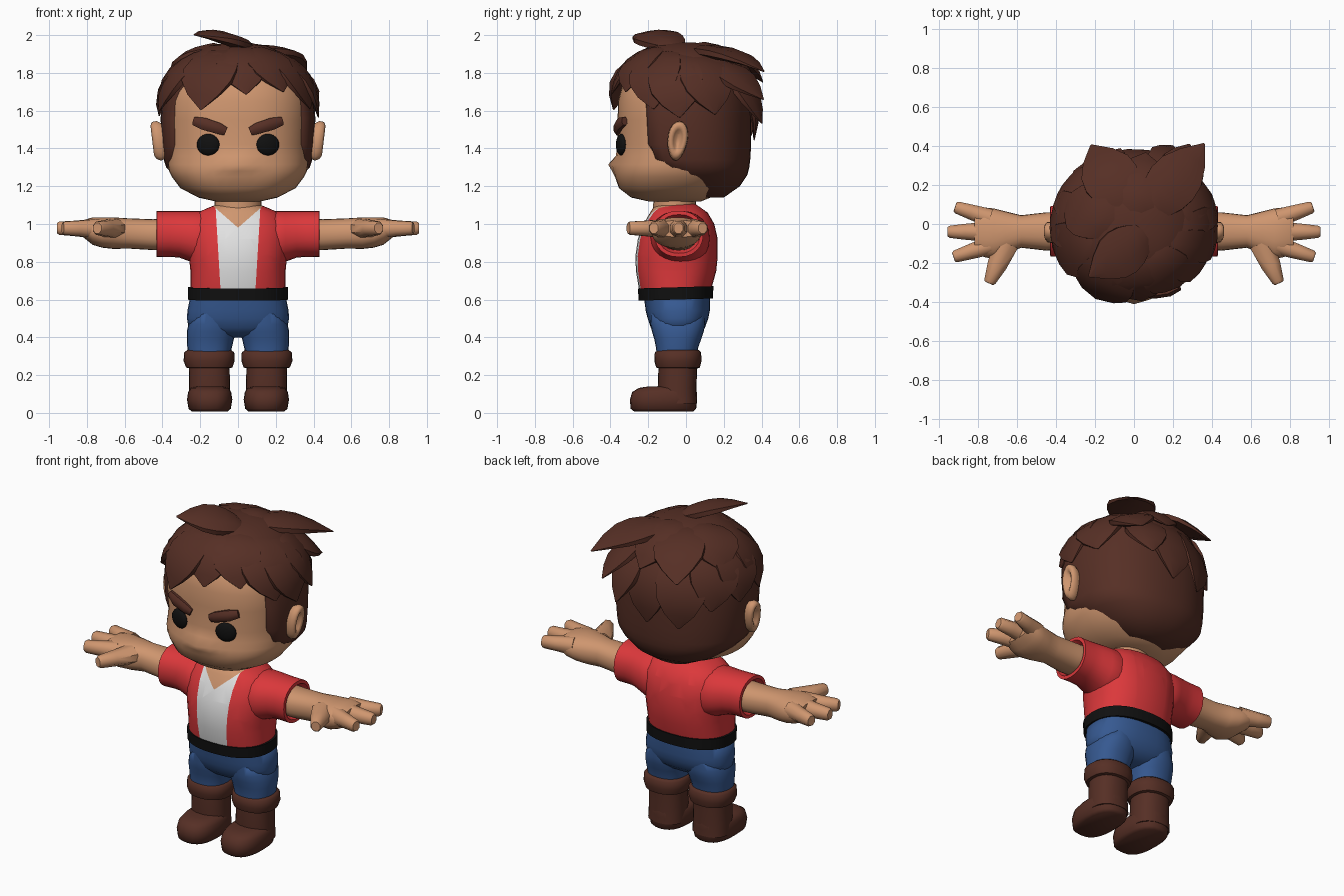
import bpy, bmesh, math
from mathutils import Vector, Matrix, Euler


def material(name, hexcode):
    m = bpy.data.materials.new(name)
    srgb = [int(hexcode[i:i + 2], 16) / 255 for i in (0, 2, 4)]
    m.diffuse_color = [c / 12.92 if c < .04 else ((c + .055) / 1.055) ** 2.4 for c in srgb] + [1]
    return m


SKIN = material("skin", "CF966F")
BROWN = material("brown", "562F25")
RED = material("red", "DC383B")
WHITE = material("white", "E2E2E2")
BLUE = material("blue", "365991")
BLACK = material("black", "101010")


def finish(name, bm, mats, mirror=False, angle=50):
    bmesh.ops.recalc_face_normals(bm, faces=bm.faces)
    me = bpy.data.meshes.new(name)
    bm.to_mesh(me)
    bm.free()
    for m in mats:
        me.materials.append(m)
    me.shade_smooth()
    me.set_sharp_from_angle(angle=math.radians(angle))
    ob = bpy.data.objects.new(name, me)
    bpy.context.collection.objects.link(ob)
    if mirror:
        ob.modifiers.new("mirror", 'MIRROR').use_mirror_merge = False
    return ob


def bridge(bm, rings):
    vs = [[bm.verts.new(p) for p in r] for r in rings]
    n = len(vs[0])
    for a, b in zip(vs, vs[1:]):
        for i in range(n):
            j = (i + 1) % n
            bm.faces.new((a[i], a[j], b[j], b[i]))
    bm.faces.new(vs[0][::-1])
    bm.faces.new(vs[-1])


def loft(rings, axis='z', p=2.0, n=24):
    """Rounded sections: (position, min a, max a, min b, max b)."""
    out = []
    for t, a0, a1, b0, b1 in rings:
        ring = []
        for i in range(n):
            c, s = math.cos(math.tau * i / n), math.sin(math.tau * i / n)
            a = (a0 + a1) / 2 + (a1 - a0) / 2 * math.copysign(abs(c) ** (2 / p), c)
            b = (b0 + b1) / 2 + (b1 - b0) / 2 * math.copysign(abs(s) ** (2 / p), s)
            ring.append((a, b, t) if axis == 'z' else (t, a, b))
        out.append(ring)
    bm = bmesh.new()
    bridge(bm, out)
    return bm


def sweep(bm, pts, widths, thicks, ups, n=8):
    rings = []
    for i, p in enumerate(pts):
        d = (pts[min(i + 1, len(pts) - 1)] - pts[max(i - 1, 0)]).normalized()
        side = d.cross(ups[i]).normalized()
        up = side.cross(d)
        rings.append([p + side * widths[i] * math.cos(math.tau * (k + .5) / n)
                      + up * thicks[i] * math.sin(math.tau * (k + .5) / n) for k in range(n)])
    bridge(bm, rings)


def lerp_table(table, z):
    for (z0, v0), (z1, v1) in zip(table, table[1:]):
        if z <= z1:
            return v0 + (v1 - v0) * max(0, (z - z0) / (z1 - z0))
    return table[-1][1]


def ball(name, loc, scale, rot, mat):
    bm = bmesh.new()
    bmesh.ops.create_uvsphere(bm, u_segments=20, v_segments=12, radius=1)
    bm.transform(Matrix.LocRotScale(Vector(loc), Euler([math.radians(r) for r in rot]), Vector(scale)))
    finish(name, bm, [mat], True)


# Head with a soft nose bump
head = loft([(z, -w, w, f, b) for z, w, f, b in (
    (1.12, .12, -.20, .08), (1.14, .21, -.29, .13), (1.19, .305, -.355, .2), (1.25, .35, -.375, .25),
    (1.28, .365, -.378, .26), (1.315, .372, -.376, .28), (1.36, .372, -.365, .3), (1.42, .37, -.362, .3),
    (1.55, .378, -.362, .3), (1.65, .378, -.36, .3), (1.78, .335, -.325, .26), (1.9, .15, -.15, .12))],
    p=2.3, n=40)
for v in head.verts:
    if v.co.y < -.2:
        v.co.y -= .036 * math.exp(-(v.co.x / .09) ** 2 - ((v.co.z - 1.315) / .035) ** 2)
finish("head", head, [SKIN], angle=60)

# Ears: rounded shell with a hollow, narrower and closer to the head at the lobe
ears = loft([(.35, -.07, -.01, 1.39, 1.50), (.39, -.09, .0, 1.35, 1.53), (.42, -.098, .01, 1.335, 1.545),
             (.445, -.094, .008, 1.345, 1.54), (.455, -.08, -.006, 1.365, 1.52),
             (.445, -.066, -.02, 1.39, 1.50), (.425, -.055, -.03, 1.41, 1.48)], 'x', n=20)
for v in ears.verts:
    h = v.co.z - 1.45
    v.co.x += .12 * h
    v.co.y = -.045 + (v.co.y + .045) * (1 + 1.5 * h) + .1 * h
finish("ears", ears, [SKIN], True, 80)

# Eyes and brows
ball("eyes", (.158, -.343, 1.42), (.062, .024, .057), (0, 0, 15), BLACK)
brow = bmesh.new()
sweep(brow, [Vector(p) for p in ((.065, -.36, 1.49), (.10, -.362, 1.505), (.18, -.35, 1.53), (.232, -.325, 1.545))],
      (.024, .032, .035, .024), (.018, .024, .024, .018), [Vector((0, -1, 0))] * 4)
finish("brows", brow, [BROWN], True)

# Hair cap, held back from the face
hair = loft([(z, -w, w, f, b) for z, w, f, b in (
    (1.14, .12, .05, .20), (1.2, .265, -.2, .285), (1.26, .345, -.28, .325), (1.3, .38, -.3, .335),
    (1.34, .393, -.34, .34), (1.42, .403, -.37, .345), (1.56, .41, -.38, .345), (1.7, .395, -.385, .34),
    (1.76, .375, -.38, .33), (1.82, .335, -.345, .305), (1.9, .245, -.26, .23), (1.945, .15, -.17, .15),
    (1.96, .05, -.07, .05))], p=2.2, n=40)
LIMIT = ((1.13, .1), (1.2, .05), (1.26, .01), (1.3, -.1), (1.34, -.16), (1.42, -.2), (1.7, -.215), (1.76, -.25),
         (1.80, -.5))
for v in hair.verts:
    v.co.y = max(v.co.y, lerp_table(LIMIT, v.co.z))
finish("hair_cap", hair, [BROWN], angle=45)


# Hair tufts laid over the cap: root azimuth, root height, tip azimuth, tip height, tip lift, width
def direction(az, el):
    a, e = math.radians(az), math.radians(el)
    return Vector((math.sin(a) * math.cos(e), -math.cos(a) * math.cos(e), math.sin(e)))


def tufts(name, rows):
    bm = bmesh.new()
    widths = (.45, .75, .95, 1.05, .97, .62, .04)
    thick = (.6, 1, 1, 1, .85, .5, .08)
    for raz, rel, taz, tel, lift, w in rows:
        a, b = direction(raz, rel), direction(taz, tel)
        pts, ups = [], []
        for i in range(7):
            t = i / 6
            d = a.slerp(b, t)
            k = .94 + (lift - .94) * t ** 2 + .045 * math.sin(math.pi * t)
            pts.append(Vector((.41 * d.x * k, -.02 + .37 * d.y * k, 1.55 + .415 * d.z * k)))
            ups.append(d)
        sweep(bm, pts, [w * x for x in widths], [.036 * x for x in thick], ups, 8)
    finish(name, bm, [BROWN], angle=40)


tufts("front_tufts", (
    (-55, 62, -76, 6, 1.06, .15), (-25, 68, -26, 7, 1.10, .16),
    (-2, 72, 6, 18, 1.07, .14), (25, 70, 36, 20, 1.06, .14), (52, 65, 66, 8, 1.03, .15),
    (60, 80, -40, 51, 1.40, .13)))
tufts("side_tufts", (
    (75, 60, 88, 2, 1.04, .15), (105, 58, 116, 4, 1.08, .15),
    (-85, 60, -104, 3, 1.05, .15), (-110, 60, -130, 0, 1.07, .15)))
tufts("back_tufts", (
    (140, 72, 143, 23, 1.59, .14), (132, 50, 149, 11, 1.38, .13), (150, 45, 157, -2, 1.24, .12),
    (175, 60, 178, -14, 1.06, .15), (-150, 55, -155, -14, 1.08, .15),
    (-165, 74, -155, 21, 1.36, .15), (175, 80, 172, 26, 1.17, .14), (-95, 75, -118, 30, 1.1, .15)))

# Neck
finish("neck", loft([(.98, -.13, .13, -.17, .06), (1.08, -.125, .125, -.175, .05), (1.17, -.125, .125, -.17, .06)]),
       [SKIN])

# Torso: red jacket, white shirt strip, skin at the open neck
torso = loft([(z, -w, w, f, b) for z, w, f, b in (
    (.6, .25, -.235, .12), (.66, .252, -.25, .135), (.75, .252, -.265, .16), (.83, .26, -.268, .168),
    (.92, .27, -.255, .168), (1.0, .265, -.225, .15), (1.06, .215, -.19, .115), (1.085, .16, -.175, .08),
    (1.105, .11, -.15, .05))], p=2.3, n=32)
cuts = [((s * .093, 0, .66), (s, 0, -.06)) for s in (-1, 1)] + [((0, 0, .98), (s * .7, 0, -.8)) for s in (-1, 1)]
for co, no in cuts:
    bmesh.ops.bisect_plane(torso, geom=torso.verts[:] + torso.edges[:] + torso.faces[:],
                           plane_co=co, plane_no=no, dist=1e-4)
for f in torso.faces:
    c = f.calc_center_median()
    if c.y < -.08 and abs(f.normal.z) < .99:
        if c.z > .98 + abs(c.x) * .875:
            f.material_index = 2
        elif abs(c.x) < .093 + .06 * (c.z - .66):
            f.material_index = 1
finish("torso", torso, [RED, WHITE, SKIN], angle=60)

# Sleeves with an open cuff
finish("sleeves", loft([(.1, -.15, .1, .80, 1.06), (.2, -.19, .125, .78, 1.07), (.25, -.178, .115, .80, 1.07),
                        (.31, -.165, .1, .822, 1.07), (.36, -.163, .092, .826, 1.07), (.43, -.168, .092, .825, 1.07),
                        (.432, -.15, .075, .845, 1.05), (.40, -.14, .06, .86, 1.03)], 'x', 2.2), [RED], True)

# Arms and palms
finish("arms", loft([(.36, -.13, .06, .86, 1.03), (.45, -.137, .06, .862, 1.025), (.58, -.122, .045, .87, 1.03),
                     (.66, -.155, .065, .868, 1.035), (.72, -.18, .08, .875, 1.035), (.77, -.17, .085, .89, 1.035),
                     (.82, -.15, .075, .93, 1.02)], 'x', 2.3), [SKIN], True)

# Fingers and thumb
fingers = bmesh.new()
for x0, y0, x1, y1, k in ((.74, .03, .92, .088, 1), (.76, -.04, .958, -.04, 1.05),
                          (.74, -.11, .928, -.17, 1), (.655, -.1, .745, -.305, 1.3)):
    a, b = Vector((x0, y0, .975)), Vector((x1, y1, .978))
    sweep(fingers, [a, a.lerp(b, .55), a.lerp(b, .94), b], (.052 * k, .042 * k, .034, .026),
          (.056, .044, .038, .03), [Vector((0, 0, 1))] * 4)
finish("fingers", fingers, [SKIN], True)

# Belt, tilted slightly forward
belt = loft([(.6, -.25, .25, -.23, .125), (.6, -.265, .265, -.25, .143), (.665, -.265, .265, -.255, .145),
             (.665, -.25, .25, -.23, .125)], p=2.3, n=32)
for v in belt.verts:
    v.co.z += .03 * (v.co.y + .05)
finish("belt", belt, [BLACK])

# Trousers
finish("hips", loft([(.40, -.06, .06, -.1, .02), (.415, -.17, .17, -.15, .06), (.45, -.262, .262, -.186, .10),
                     (.50, -.27, .27, -.203, .118), (.54, -.268, .268, -.213, .126), (.63, -.25, .25, -.225, .127)],
                    p=2.4, n=32), [BLUE], angle=80)
finish("legs", loft([(.28, .04, .262, -.155, .055), (.34, .034, .268, -.158, .063), (.39, .022, .271, -.168, .08),
                     (.43, .01, .271, -.18, .094), (.47, .01, .262, -.188, .102), (.53, .03, .235, -.19, .10)],
                    p=2.3), [BLUE], True, 80)

# Boots: shaft, folded cuff and foot
finish("boot_shafts", loft([(.05, .04, .262, -.14, .058), (.13, .042, .26, -.15, .055), (.26, .045, .258, -.145, .06)],
                           p=2.3), [BROWN], True)
finish("boot_cuffs", loft([(.235, .05, .25, -.14, .06), (.24, .03, .275, -.158, .073), (.275, .018, .288, -.168, .082),
                           (.32, .02, .285, -.165, .08), (.332, .035, .27, -.15, .068)], p=2.3), [BROWN], True)
finish("boot_feet", loft([(.008, .055, .245, -.275, .04), (.022, .038, .262, -.293, .054), (.07, .03, .27, -.297, .057),
                          (.11, .036, .264, -.285, .057), (.132, .05, .25, -.25, .054), (.14, .08, .22, -.2, .04)],
                         p=2.5), [BROWN], True)
